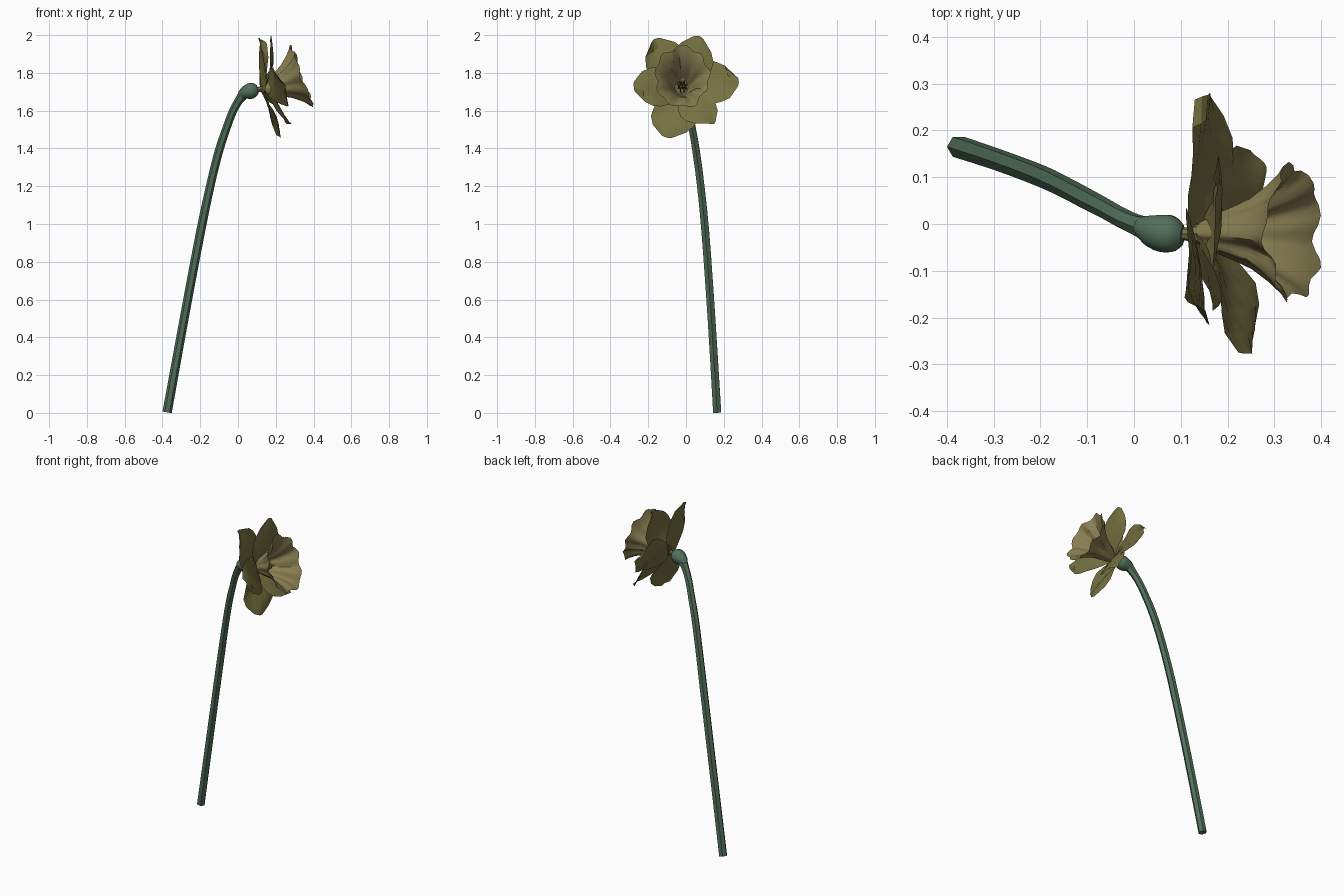
import bpy, math
from mathutils import Vector
from math import sin, cos, pi

if "Cube" in bpy.data.objects:
    bpy.data.objects.remove(bpy.data.objects["Cube"])


def mat(name, col):
    m = bpy.data.materials.new(name)
    m.diffuse_color = (*col, 1)
    m.use_nodes = True
    m.node_tree.nodes["Principled BSDF"].inputs["Base Color"].default_value = m.diffuse_color
    return m


STEM = mat("stem_green", (0.085, 0.16, 0.105))
PETAL = mat("petal_olive", (0.18, 0.165, 0.052))
CUP = mat("cup_tan", (0.25, 0.21, 0.085))
AXIS = Vector((0.94, 0, 0.33)).normalized()   # flower faces +x, tilted up
SIDE = Vector((0, 1, 0))
UP = AXIS.cross(SIDE)
ROOT = Vector((0.115, -0.02, 1.70))


def grid_object(name, rows, material, closed=False, caps=False, angle=40):
    n = len(rows[0])
    verts = [v for r in rows for v in r]
    faces = []
    for i in range(len(rows) - 1):
        for j in range(n if closed else n - 1):
            k = (j + 1) % n
            faces.append((i * n + j, i * n + k, (i + 1) * n + k, (i + 1) * n + j))
    if caps:
        faces += [tuple(reversed(range(n))), tuple(range(len(verts) - n, len(verts)))]
    me = bpy.data.meshes.new(name)
    me.from_pydata(verts, [], faces)
    me.materials.append(material)
    ob = bpy.data.objects.new(name, me)
    bpy.context.collection.objects.link(ob)
    bpy.ops.object.select_all(action='DESELECT')
    ob.select_set(True)
    bpy.context.view_layer.objects.active = ob
    bpy.ops.object.shade_smooth_by_angle(angle=math.radians(angle))
    return ob


def smooth_path(path, steps=3):
    # Catmull-Rom through x, y, z, radius
    p = [path[0]] + list(path) + [path[-1]]
    out = []
    for i in range(1, len(p) - 2):
        for s in range(steps):
            t = s / steps
            out.append(tuple(0.5 * (2 * b + (c - a) * t + (2 * a - 5 * b + 4 * c - d) * t * t
                                    + (3 * b - a - 3 * c + d) * t ** 3)
                             for a, b, c, d in zip(p[i - 1], p[i], p[i + 1], p[i + 2])))
    return out + [path[-1]]


def sweep(name, path, material, sides=8, ridge=0.0):
    pts = [Vector(p[:3]) for p in path]
    rows = []
    for i, p in enumerate(pts):
        t = (pts[min(i + 1, len(pts) - 1)] - pts[max(i - 1, 0)]).normalized()
        a = t.cross(SIDE).normalized()
        b = t.cross(a)
        rows.append([p + path[i][3] * (1 + ridge * (-1) ** j)
                     * (cos(2 * pi * j / sides) * a + sin(2 * pi * j / sides) * b)
                     for j in range(sides)])
    return grid_object(name, rows, material, closed=True, caps=True)


# Stem, bending over at the neck
sweep("stem", smooth_path([
    (-0.375, 0.165, 0.004, 0.023), (-0.285, 0.135, 0.5, 0.022),
    (-0.20, 0.103, 0.95, 0.022), (-0.145, 0.077, 1.21, 0.021),
    (-0.10, 0.053, 1.39, 0.021), (-0.06, 0.032, 1.51, 0.020),
    (-0.03, 0.015, 1.59, 0.020), (0.002, 0.0, 1.65, 0.021),
    (0.03, -0.010, 1.688, 0.026)]), STEM, sides=12, ridge=0.07)

# Swollen seed base and short tube
sweep("seed_base", smooth_path([
    (0.012, -0.004, 1.676, 0.02), (0.033, -0.012, 1.692, 0.033),
    (0.053, -0.018, 1.70, 0.040), (0.072, -0.021, 1.706, 0.042),
    (0.090, -0.023, 1.71, 0.036), (0.104, -0.024, 1.713, 0.022)], 2), STEM, sides=10)
sweep("flower_tube", [
    (0.10, -0.022, 1.711, 0.012), (0.12, -0.021, 1.714, 0.016),
    (0.16, -0.02, 1.722, 0.028)], PETAL, sides=8)

# Petals: half width along the length
WIDTH = [0.035, 0.080, 0.108, 0.120, 0.116, 0.090, 0.032]


def petal(name, tip, width, depth, twist, seed, bulge=0.022):
    base = ROOT + AXIS * depth
    tip = Vector(tip)
    along = tip - base
    across = AXIS.cross(along).normalized()
    normal = along.cross(across).normalized()
    if normal.dot(AXIS) < 0:
        normal.negate()
    rows = []
    for i, w in enumerate(WIDTH):
        t = i / (len(WIDTH) - 1)
        row = []
        for j in range(7):
            s = j / 3 - 1
            wave = 0.009 * sin(5 * t + 2.6 * s + seed) + 0.004 * cos(9 * t + seed * 2 + 3 * s)
            lift = wave * min(1, 2.5 * t) + twist * s * t + bulge * sin(pi * t ** 0.8)
            edge = s * w * width * (1 + 0.06 * sin(7 * t + seed + s))
            row.append(base + along * (t - 0.04 * s * s * t) + across * edge + normal * lift)
        rows.append(row)
    grid_object(name, rows, PETAL, angle=20)


petal("outer_petal_1", (0.125, -0.165, 1.98), 1.0, 0.008, 0.01, 0.4, 0.012)
petal("outer_petal_2", (0.155, 0.28, 1.76), 1.0, 0.012, -0.01, 1.9)
petal("outer_petal_3", (0.222, -0.10, 1.455), 1.0, 0.008, 0.01, 3.1, 0.012)
petal("inner_petal_1", (0.175, 0.07, 1.995), 0.94, 0.03, 0.01, 4.4)
petal("inner_petal_2", (0.27, 0.14, 1.53), 0.83, 0.025, -0.01, 5.2, 0.01)
petal("inner_petal_3", (0.245, -0.28, 1.73), 0.92, 0.03, 0.0, 2.5)

# Fluted trumpet: distance along axis, radius, flute depth
PROFILE = [(0.03, 0.028, 0), (0.07, 0.048, 0.03), (0.11, 0.063, 0.05),
           (0.155, 0.083, 0.065), (0.195, 0.112, 0.07), (0.225, 0.141, 0.065),
           (0.238, 0.161, 0.06)]
rows = []
N = 48
for d, r, f in PROFILE:
    row = []
    for j in range(N):
        a = 2 * pi * j / N
        flute = sin(9 * a + 0.8 * sin(2 * a)) + 0.5 * sin(5 * a + 1)
        rr = r * (1 + f * flute)
        dd = d + 0.12 * f * sin(9 * a + 1.3) - 0.1 * f * cos(4 * a)
        row.append(ROOT + AXIS * dd + SIDE * (rr * 0.88 * cos(a)) + UP * (rr * 1.05 * sin(a)))
    rows.append(row)
grid_object("trumpet", rows, CUP, closed=True)

# Stamens around a central pistil
for k in range(7):
    a = 2 * pi * k / 6
    off = (SIDE * cos(a) + UP * sin(a)) * (0.018 if k < 6 else 0)
    top = 0.13 if k < 6 else 0.16
    path = [(d, r) for d, r in ((0.03, 0.004), (top - 0.03, 0.004),
                                (top - 0.02, 0.008), (top, 0.005))]
    sweep("stamen_%d" % (k + 1) if k < 6 else "pistil",
          [(*(ROOT + AXIS * d + off), r) for d, r in path], CUP, sides=6)
